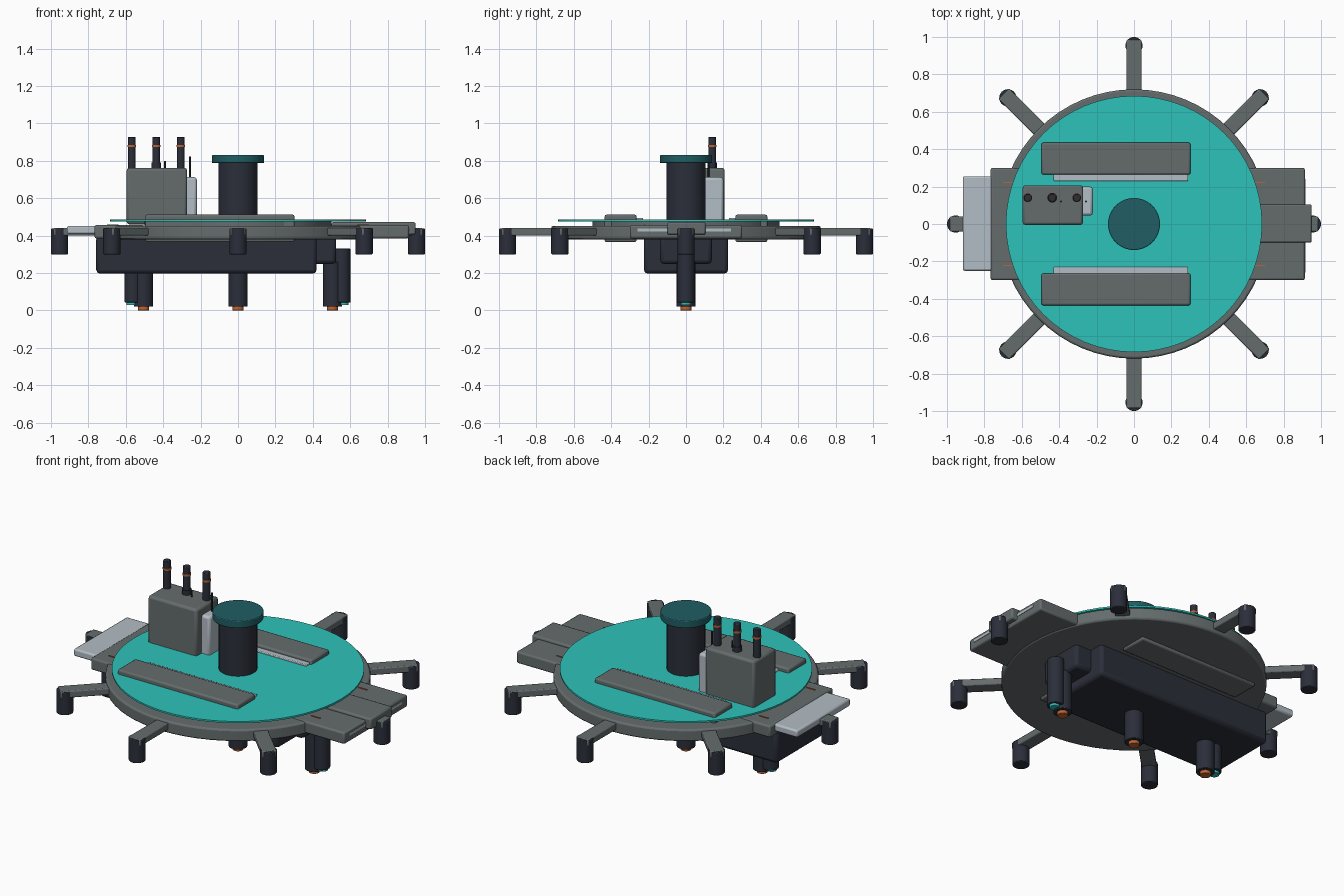
import bpy, math
from mathutils import Matrix

cube = bpy.data.objects.get("Cube")
if cube:
    bpy.data.objects.remove(cube)


def material(name, color):
    m = bpy.data.materials.new(name)
    m.use_nodes = True
    m.diffuse_color = (*color, 1)
    m.node_tree.nodes["Principled BSDF"].inputs["Base Color"].default_value = (*color, 1)
    return m


GREY = material("hull grey", (0.13, 0.15, 0.152))
DARK = material("dark slate", (0.024, 0.028, 0.042))
TEAL = material("bright teal", (0.026, 0.54, 0.49))
DEEP = material("deep teal", (0.014, 0.11, 0.125))
PALE = material("pale silver", (0.45, 0.51, 0.56))
ORANGE = material("burnt orange", (0.52, 0.13, 0.035))


def finish(name, mat, bevel):
    o = bpy.context.object
    o.name = name
    o.data.materials.append(mat)
    if bevel:
        b = o.modifiers.new("soft edges", "BEVEL")
        b.width, b.segments, b.limit_method = bevel, 2, "ANGLE"
    bpy.ops.object.shade_smooth_by_angle(angle=math.radians(35))
    return o


def box(name, mat, x, y, z, bevel=0.01):
    """Box from (min, max) ranges on each axis."""
    bpy.ops.mesh.primitive_cube_add(size=1)
    o = bpy.context.object
    spans = (x, y, z)
    o.data.transform(Matrix.Diagonal([b - a for a, b in spans] + [1]))
    o.location = [(a + b) / 2 for a, b in spans]
    return finish(name, mat, bevel)


def cyl(name, mat, x, y, r, z, bevel=0.0, sides=32):
    bpy.ops.mesh.primitive_cylinder_add(vertices=sides, radius=r, depth=z[1] - z[0],
                                        location=(x, y, sum(z) / 2))
    return finish(name, mat, bevel)


# Main round platform with its floating deck
cyl("platform", GREY, 0, 0, 0.72, (0.38, 0.452), 0.01, 64)
cyl("deck", TEAL, 0, 0, 0.685, (0.475, 0.485), 0, 64)
cyl("deck_core", GREY, 0, 0, 0.5, (0.44, 0.476), 0, 48)

# Eight radial arms carrying thruster pods
for i in range(8):
    a = i * math.pi / 4
    arm = box("arm_%d" % i, GREY, (0.66, 0.985), (-0.04, 0.04), (0.4, 0.441), 0.006)
    arm.location = (0.8225 * math.cos(a), 0.8225 * math.sin(a), 0.4205)
    arm.rotation_euler.z = a
    cyl("pod_%d" % i, DARK, 0.954 * math.cos(a), 0.954 * math.sin(a), 0.046,
        (0.3, 0.437), 0.004)

# Wide end plates, raised centre slab and pale ramp
box("left_end_plate", GREY, (0.5, 0.914), (-0.3, 0.3), (0.385, 0.456))
box("left_centre_slab", GREY, (0.5, 0.95), (-0.1, 0.105), (0.405, 0.472))
box("left_edge_strip", PALE, (0.9, 0.917), (-0.26, 0.24), (0.423, 0.437), 0)
box("right_end_plate", GREY, (-0.767, -0.5), (-0.3, 0.3), (0.385, 0.456))
box("right_ramp", PALE, (-0.915, -0.7), (-0.25, 0.255), (0.408, 0.452))
for sx in (-1, 1):
    for sy in (-1, 1):
        box("plate_marker", ORANGE, sorted((sx * 0.64, sx * 0.7)),
            (sy * 0.222 - 0.003, sy * 0.222 + 0.003), (0.45, 0.46), 0)

# Side bays with pale sills and painted outer bands
for name, s in (("front", -1), ("back", 1)):
    box(name + "_bay", GREY, (-0.495, 0.302), sorted((s * 0.264, s * 0.435)), (0.365, 0.512))
    box(name + "_sill", PALE, (-0.43, 0.29), sorted((s * 0.23, s * 0.28)), (0.45, 0.495), 0.004)
    box(name + "_band", ORANGE, (0.04, 0.18), sorted((s * 0.43, s * 0.439)), (0.392, 0.472), 0)

# Central tower with flat cap
cyl("tower", DARK, 0, 0, 0.105, (0.45, 0.79))
cyl("tower_cap", DEEP, 0, 0, 0.139, (0.788, 0.83), 0.004, 48)

# Machine block with three banded stacks
box("machine_block", GREY, (-0.595, -0.272), (-0.005, 0.207), (0.46, 0.762), 0.014)
box("machine_side_tank", PALE, (-0.3, -0.22), (0.045, 0.2), (0.46, 0.712), 0.014)
for x in (-0.568, -0.437, -0.306):
    cyl("stack", DARK, x, 0.14, 0.021, (0.75, 0.927), 0.003, 20)
    cyl("stack_ring", ORANGE, x, 0.14, 0.0235, (0.873, 0.885), 0, 20)
cyl("stack_collar", DARK, -0.437, 0.14, 0.026, (0.75, 0.79), 0, 20)
cyl("short_antenna", DARK, -0.39, 0.12, 0.005, (0.75, 0.8), 0, 10)
cyl("tall_antenna", DARK, -0.257, 0.12, 0.005, (0.7, 0.822), 0, 10)

# Underslung hull and its stepped nose
box("lower_hull", DARK, (-0.758, 0.42), (-0.225, 0.225), (0.197, 0.4), 0.02)
box("lower_hull_step", DARK, (0.38, 0.525), (-0.138, 0.138), (0.248, 0.4), 0.02)

# Landing legs with orange feet, outer legs with teal lamps
for x in (-0.505, 0, 0.505):
    cyl("leg", DARK, x, 0, 0.051, (0.02, 0.26), 0.003)
    cyl("foot", ORANGE, x, 0, 0.03, (0, 0.022), 0.002, 24)
for x, top in ((-0.56, 0.3), (0.555, 0.33)):
    cyl("outer_leg", DARK, x, 0, 0.046, (0.042, top), 0.003)
    cyl("outer_lamp", TEAL, x * 1.015, 0, 0.028, (0.028, 0.045), 0.002, 24)
